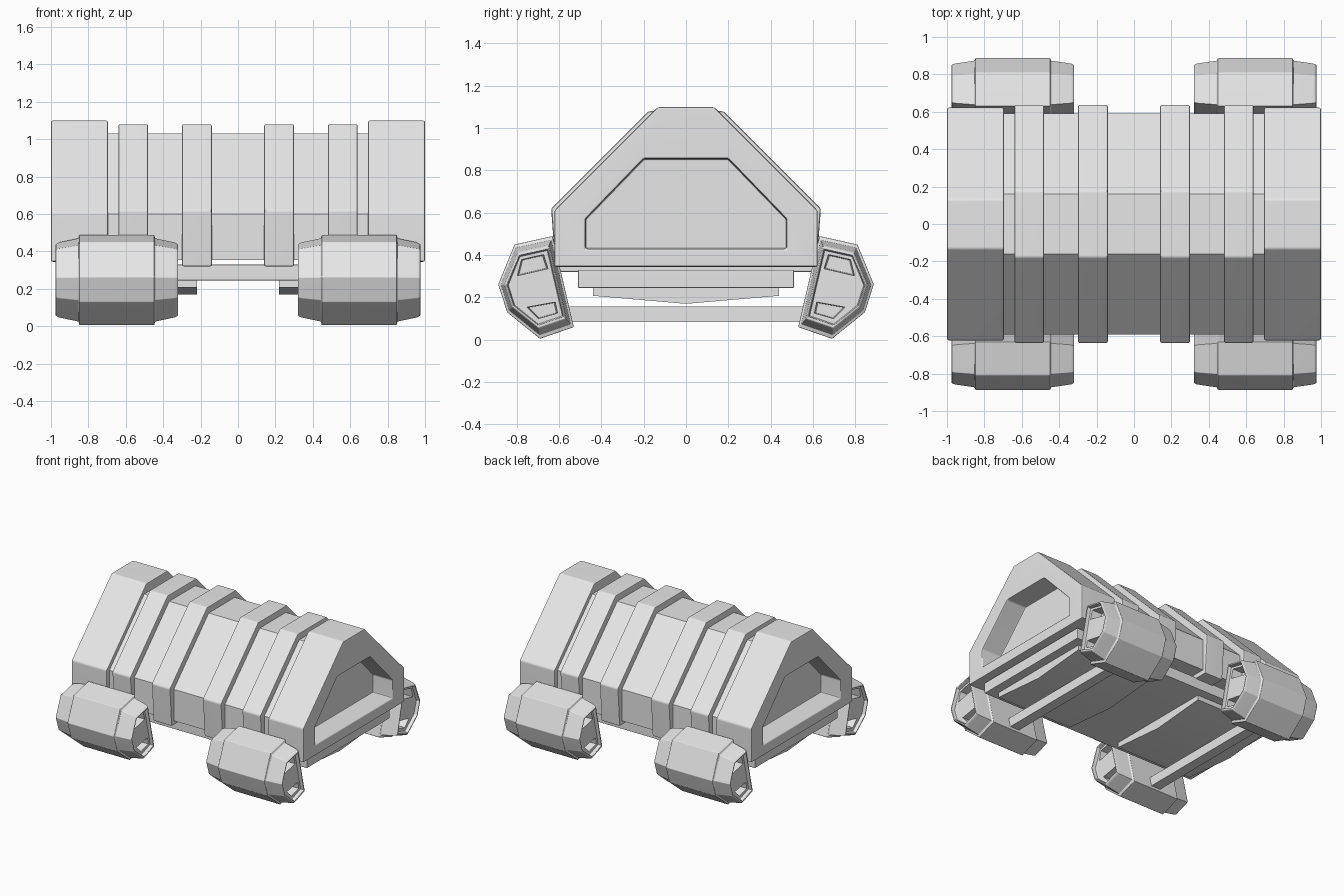
import bpy
import bmesh
from math import radians
from mathutils import Vector

cube = bpy.data.objects.get("Cube")
if cube:
    bpy.data.objects.remove(cube, do_unlink=True)

grey = bpy.data.materials.new("plain_grey")
grey.use_nodes = True
colour = (0.8, 0.8, 0.8, 1)
grey.diffuse_color = colour
grey.node_tree.nodes["Principled BSDF"].inputs["Base Color"].default_value = colour


def both_sides(half):
    """Close a half profile of (y, z) points by mirroring it in y."""
    return half + [(-y, z) for y, z in reversed(half) if y > 0]


def scaled(profile, centre, s):
    return [(centre[0] + (y - centre[0]) * s, centre[1] + (z - centre[1]) * s)
            for y, z in profile]


def loft(name, rings, bevel=0.0):
    """Skin a series of (x, profile) rings and cap both ends."""
    bm = bmesh.new()
    loops = [[bm.verts.new((x, y, z)) for y, z in prof] for x, prof in rings]
    for a, b in zip(loops, loops[1:]):
        for i in range(len(a)):
            j = (i + 1) % len(a)
            bm.faces.new((a[i], a[j], b[j], b[i]))
    bm.faces.new(loops[0])
    bm.faces.new(loops[-1])
    bmesh.ops.recalc_face_normals(bm, faces=bm.faces)
    if bevel:
        sharp = [e for e in bm.edges if e.calc_face_angle(0) > radians(25)]
        bmesh.ops.bevel(bm, geom=sharp, offset=bevel, segments=2, profile=0.5,
                        affect='EDGES', clamp_overlap=True)
    mesh = bpy.data.meshes.new(name)
    bm.to_mesh(mesh)
    bm.free()
    mesh.materials.append(grey)
    obj = bpy.data.objects.new(name, mesh)
    bpy.context.collection.objects.link(obj)
    return obj


def activate(obj):
    bpy.ops.object.select_all(action='DESELECT')
    obj.select_set(True)
    bpy.context.view_layer.objects.active = obj


def finish(obj, mirror_x=False, mirror_y=False):
    activate(obj)
    bpy.ops.object.shade_smooth_by_angle(angle=radians(35))
    if mirror_x or mirror_y:
        m = obj.modifiers.new("mirror", 'MIRROR')
        m.use_axis = (mirror_x, mirror_y, False)
        m.use_mirror_merge = False
    w = obj.modifiers.new("flat_normals", 'WEIGHTED_NORMAL')
    w.keep_sharp = True


def prism(name, profile, x0, x1, bevel=0.0, **mirror):
    obj = loft(name, [(x0, profile), (x1, profile)], bevel)
    finish(obj, **mirror)


# Main hull between the end frames
hull = both_sides([(0.59, 0.355), (0.59, 0.6), (0.16, 1.03)])
prism("hull", hull, -0.72, 0.72)

# Raised ribs around the hull
rib = both_sides([(0.615, 0.32), (0.637, 0.62), (0.177, 1.08)])
prism("inner_rib", rib, 0.14, 0.30, 0.01, mirror_x=True)
prism("outer_rib", rib, 0.48, 0.64, 0.01, mirror_x=True)

# End frames with a recessed panel
frame = both_sides([(0.622, 0.345), (0.622, 0.61), (0.132, 1.1)])
panel = both_sides([(0.475, 0.43), (0.475, 0.57), (0.2, 0.855)])
end = loft("end_frame", [(0.695, frame), (1.0, frame), (1.0, panel), (0.83, panel)], 0.01)
finish(end, mirror_x=True)

# Underside plate and shallow keels
plate = both_sides([(0.51, 0.245), (0.51, 0.33)])
prism("belly_plate", plate, -0.95, 0.95, 0.005)
keel = both_sides([(0.44, 0.25), (0.44, 0.208)]) + [(0, 0.17)]
keel = [(0.44, 0.25), (0.44, 0.208), (0, 0.17), (-0.44, 0.208), (-0.44, 0.25)]
prism("keel", keel, 0.22, 0.88, mirror_x=True)

# Cross beams joining the pods
beam = both_sides([(0.57, 0.083), (0.57, 0.157)])
prism("cross_beam", beam, 0.61, 0.69, mirror_x=True)

# Tilted six-sided pods with stepped, hollowed ends
pod_profile = [(0.63, 0.49), (0.81, 0.45), (0.887, 0.262),
               (0.845, 0.13), (0.69, 0.005), (0.53, 0.06)]
pod_centre, pod_x = (0.72, 0.25), 0.648
half_rings = [(0.20, 1.0), (0.205, 0.92), (0.31, 0.83),
              (0.327, 0.79), (0.327, 0.74), (0.30, 0.72)]
steps = [(-x, s) for x, s in reversed(half_rings)] + half_rings
pod = loft("pod", [(pod_x + x, scaled(pod_profile, pod_centre, s)) for x, s in steps], 0.006)

# Two windows sunk into each pod end
upper_window = [(0.78, 0.38), (0.67, 0.405), (0.648, 0.335), (0.80, 0.30)]
lower_window = [(0.755, 0.155), (0.615, 0.18), (0.603, 0.125), (0.70, 0.098)]
for window in (upper_window, lower_window):
    for side in (-1, 1):
        middle = sum((Vector(p) for p in window), Vector((0, 0))) / 4
        cutter = loft("window_cutter", [(pod_x + side * 0.22, scaled(window, middle, 0.85)),
                                        (pod_x + side * 0.34, window)])
        cutter.hide_render = True
        cut = pod.modifiers.new("window", 'BOOLEAN')
        cut.operation = 'DIFFERENCE'
        cut.solver = 'EXACT'
        cut.object = cutter
        activate(pod)
        bpy.ops.object.modifier_apply(modifier=cut.name)
        bpy.data.objects.remove(cutter, do_unlink=True)
finish(pod, mirror_x=True, mirror_y=True)
